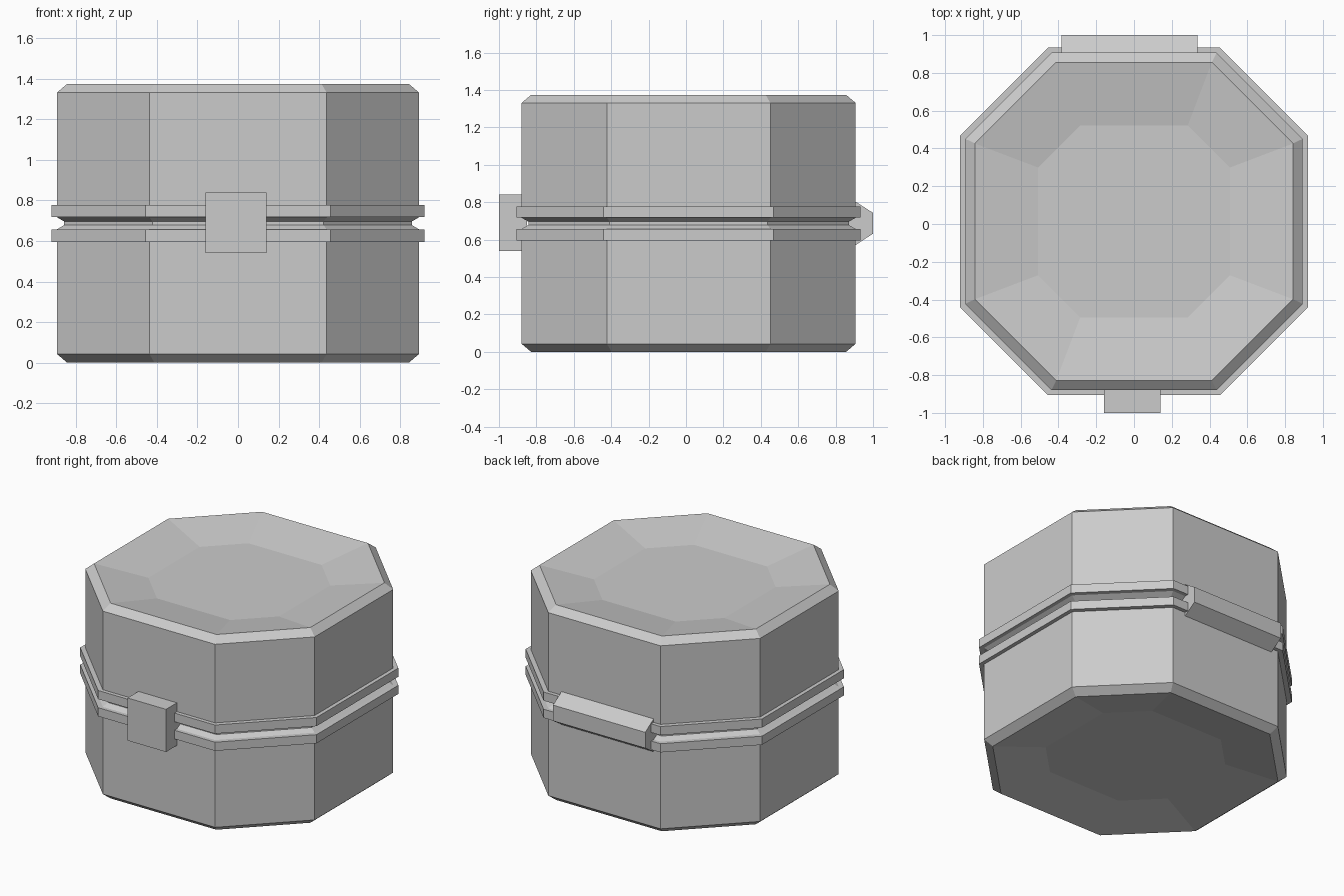
import bpy, bmesh

if "Cube" in bpy.data.objects:
    bpy.data.objects.remove(bpy.data.objects["Cube"])

CY = 0.014   # centre of the octagonal body in y
MID = 0.687  # height of the lid seam


def mesh_object(name, bm):
    bmesh.ops.recalc_face_normals(bm, faces=bm.faces)
    me = bpy.data.meshes.new(name)
    bm.to_mesh(me)
    bm.free()
    ob = bpy.data.objects.new(name, me)
    bpy.context.collection.objects.link(ob)
    return ob


def octagon_shell(name, profile):
    """Skin stacked octagons given as (half width, half side, z)."""
    bm = bmesh.new()
    rings = []
    for r, c, z in profile:
        pts = [(r, -c), (r, c), (c, r), (-c, r), (-r, c), (-r, -c), (-c, -r), (c, -r)]
        rings.append([bm.verts.new((x, y + CY, z)) for x, y in pts])
    for a, b in zip(rings, rings[1:]):
        for i in range(8):
            j = (i + 1) % 8
            bm.faces.new((a[i], a[j], b[j], b[i]))
    bm.faces.new(rings[0])
    bm.faces.new(rings[-1])
    return mesh_object(name, bm)


def bar(name, profile, x0, x1):
    """Extrude a (y, z) outline along x."""
    bm = bmesh.new()
    f = bm.faces.new([bm.verts.new((x0, y, z)) for y, z in profile])
    ext = bmesh.ops.extrude_face_region(bm, geom=[f])
    vs = [v for v in ext["geom"] if isinstance(v, bmesh.types.BMVert)]
    bmesh.ops.translate(bm, vec=(x1 - x0, 0, 0), verts=vs)
    return mesh_object(name, bm)


# Base: dished underside, chamfer, wall, rim, seam groove
half = [
    (0.508, 0.285, 0.06),
    (0.842, 0.412, 0.0),
    (0.893, 0.437, 0.043),
    (0.893, 0.437, 0.596),
    (0.920, 0.455, 0.596),
    (0.920, 0.455, 0.657),
    (0.893, 0.437, 0.657),
    (0.857, 0.422, 0.678),
    (0.857, 0.422, MID),
]
octagon_shell("box_base", half)

# Lid: the same section mirrored about the seam
octagon_shell("box_lid", [(r, c, 2 * MID - z) for r, c, z in half])

# Front latch block
bar("front_latch", [(-1.0, 0.54), (-0.85, 0.54), (-0.85, 0.84), (-1.0, 0.84)], -0.16, 0.14)

# Back hinge with sloped top and bottom
bar("back_hinge", [(0.86, 0.57), (0.905, 0.57), (1.0, 0.632), (1.0, 0.743),
                   (0.905, 0.804), (0.86, 0.804)], -0.383, 0.335)
